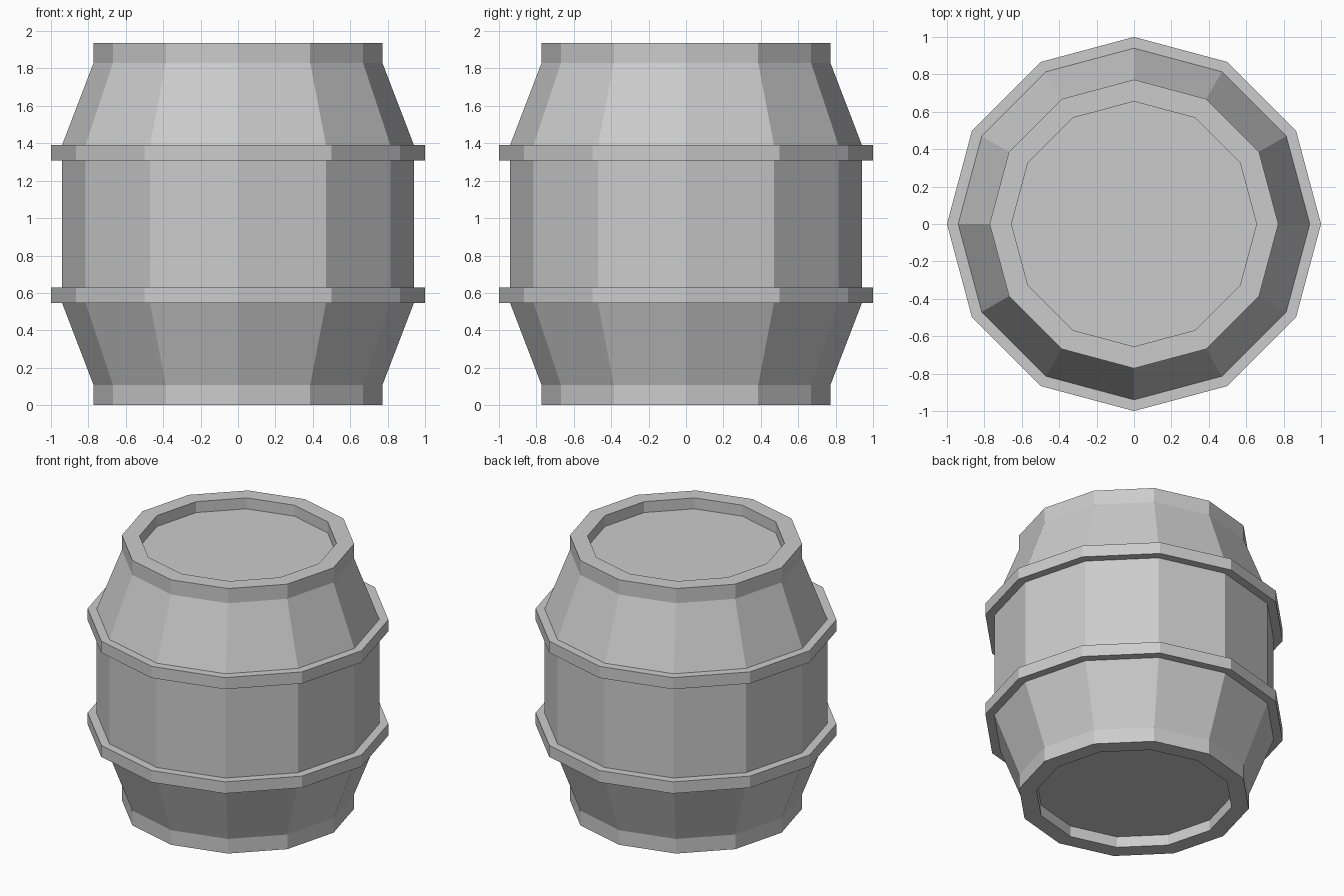
import bpy, bmesh
from math import cos, sin, tau

if "Cube" in bpy.data.objects:
    bpy.data.objects.remove(bpy.data.objects["Cube"])

SIDES = 12
HEIGHT = 1.937


def lathe(name, profile, closed=False):
    """Spin an (r, z) profile, listed bottom to top on the outside, into a 12-sided solid."""
    bm = bmesh.new()
    rings = [[bm.verts.new((r * cos(tau * i / SIDES), r * sin(tau * i / SIDES), z))
              for i in range(SIDES)] for r, z in profile]
    pairs = list(zip(rings, rings[1:]))
    if closed:
        pairs.append((rings[-1], rings[0]))
    for low, high in pairs:
        for i in range(SIDES):
            j = (i + 1) % SIDES
            bm.faces.new((low[i], low[j], high[j], high[i]))
    if not closed:
        bm.faces.new(rings[0][::-1])
        bm.faces.new(rings[-1])
    bmesh.ops.recalc_face_normals(bm, faces=bm.faces)
    mesh = bpy.data.meshes.new(name)
    bm.to_mesh(mesh)
    bm.free()
    obj = bpy.data.objects.new(name, mesh)
    bpy.context.collection.objects.link(obj)
    return obj


# Barrel body: recessed head, rim, flare and belly, mirrored top to bottom
lower = [(0.655, 0.08), (0.655, 0), (0.772, 0), (0.772, 0.107), (0.94, 0.545)]
upper = [(r, HEIGHT - z) for r, z in reversed(lower)]
lathe("barrel_body", lower + upper)

# Hoops: flat bands slightly sunk into the body
for name, z in (("lower_hoop", 0.545), ("upper_hoop", HEIGHT - 0.63)):
    lathe(name, [(0.92, z), (1.0, z), (1.0, z + 0.085), (0.92, z + 0.085)], closed=True)
